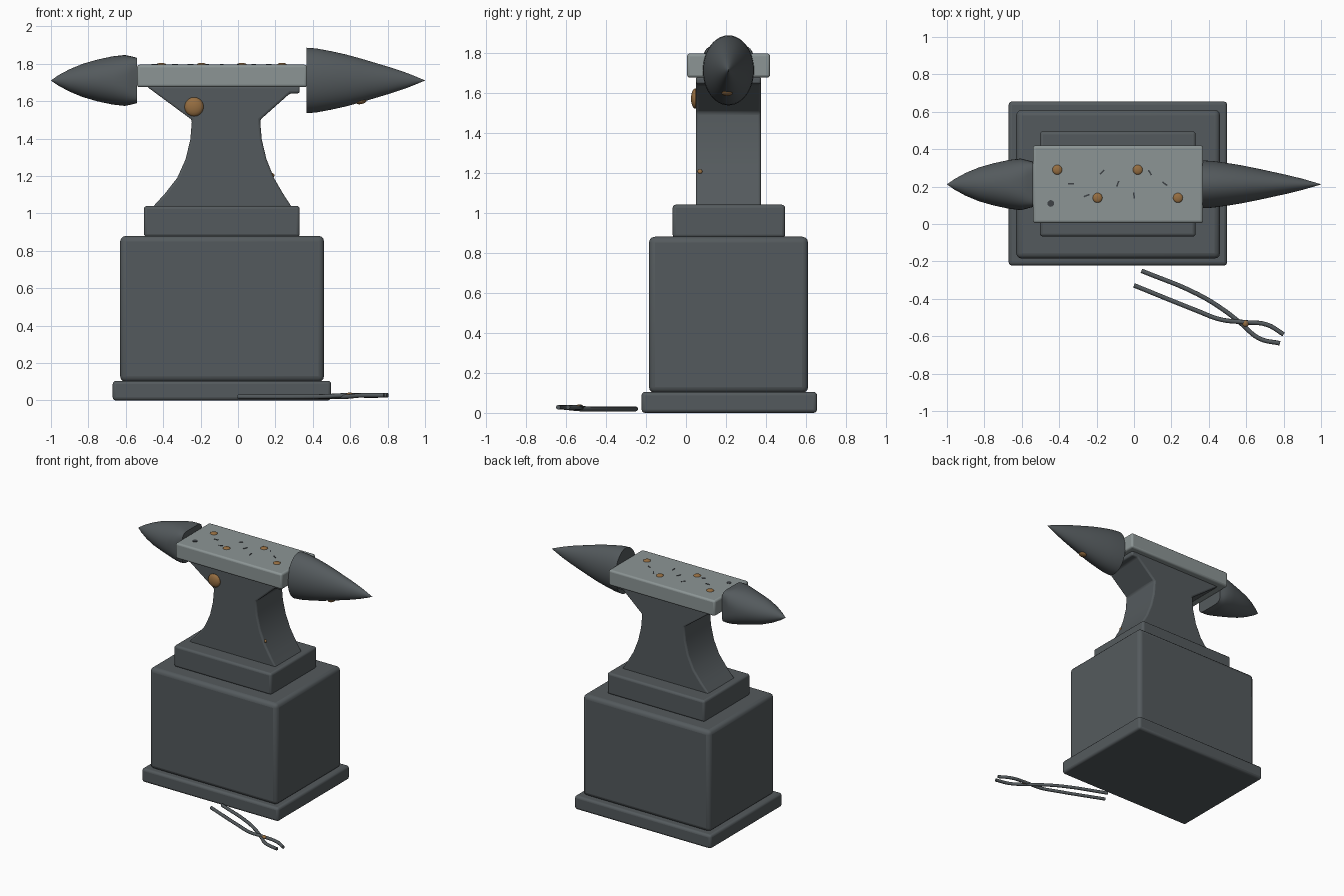
import bpy, bmesh, math
from mathutils import Vector

if "Cube" in bpy.data.objects:
    bpy.data.objects.remove(bpy.data.objects["Cube"])

def material(name, srgb):
    m = bpy.data.materials.new(name)
    m.diffuse_color = [((c / 255 + 0.055) / 1.055) ** 2.4 for c in srgb] + [1]
    m.use_nodes = True
    m.node_tree.nodes["Principled BSDF"].inputs["Base Color"].default_value = m.diffuse_color
    return m

IRON = material("dark iron", (84, 90, 93))
STEEL = material("polished steel", (140, 149, 149))
BRONZE = material("bronze", (150, 110, 65))
SOOT = material("soot black", (62, 66, 70))

def finish(name, bm, mat, bevel=0.0, smooth=True):
    bmesh.ops.recalc_face_normals(bm, faces=bm.faces)
    me = bpy.data.meshes.new(name)
    bm.to_mesh(me)
    bm.free()
    me.materials.append(mat)
    ob = bpy.data.objects.new(name, me)
    bpy.context.collection.objects.link(ob)
    if bevel:
        mod = ob.modifiers.new("bevel", 'BEVEL')
        mod.width, mod.segments, mod.limit_method = bevel, 3, 'ANGLE'
        mod.angle_limit = math.radians(35)
    if smooth:
        bpy.ops.object.select_all(action='DESELECT')
        ob.select_set(True)
        bpy.context.view_layer.objects.active = ob
        bpy.ops.object.shade_smooth_by_angle(angle=math.radians(35))
    return ob

def box(name, lo, hi, mat, bevel):
    bm = bmesh.new()
    bmesh.ops.create_cube(bm, size=1)
    for v in bm.verts:
        v.co = Vector([(a + b) / 2 + c * (b - a) for a, b, c in zip(lo, hi, v.co)])
    return finish(name, bm, mat, bevel)

def horn(name, rings, center_y, center_z):
    """Loft of superellipse rings (x, half_y, half_z, exponent) ending in a point."""
    bm = bmesh.new()
    n, loops = 48, []
    for x, hy, hz, e in rings:
        loop = []
        for i in range(n):
            a = 2 * math.pi * i / n
            c, s = math.cos(a), math.sin(a)
            y = math.copysign(abs(c) ** (2 / e), c) * hy
            z = math.copysign(abs(s) ** (2 / e), s) * hz
            loop.append(bm.verts.new((x, center_y + y, center_z + z)))
        loops.append(loop)
    for a, b in zip(loops, loops[1:]):
        for i in range(n):
            j = (i + 1) % n
            bm.faces.new((a[i], a[j], b[j], b[i]))
    bm.faces.new(loops[0])
    bm.faces.new(loops[-1])
    return finish(name, bm, IRON)

def rivet(name, loc, radius, height, axis):
    """Domed rivet head facing along axis."""
    bm = bmesh.new()
    bmesh.ops.create_uvsphere(bm, u_segments=20, v_segments=10, radius=1)
    rot = Vector(axis).to_track_quat('Z', 'Y')
    for v in bm.verts:
        v.co = rot @ Vector((v.co.x * radius, v.co.y * radius, v.co.z * height)) + Vector(loc)
    return finish(name, bm, BRONZE)

def rod(name, points, radius):
    cu = bpy.data.curves.new(name, 'CURVE')
    cu.dimensions, cu.bevel_depth, cu.bevel_resolution = '3D', radius, 2
    cu.use_fill_caps = True
    cu.resolution_u = 6
    sp = cu.splines.new('BEZIER')
    sp.bezier_points.add(len(points) - 1)
    for bp, p in zip(sp.bezier_points, points):
        bp.co = p
        bp.handle_left_type = bp.handle_right_type = 'AUTO'
    cu.materials.append(IRON)
    ob = bpy.data.objects.new(name, cu)
    bpy.context.collection.objects.link(ob)

# Stand and anvil foot
box("stand_plinth", (-.67, -.222, 0), (.498, .655, .105), IRON, .018)
box("stand_block", (-.63, -.185, .10), (.46, .61, .88), IRON, .03)
box("anvil_foot", (-.503, -.067, .875), (.33, .495, 1.04), IRON, .016)

# Waist: flared profile extruded through the depth
profile = [(-.46, 1.03), (-.39, 1.107), (-.325, 1.19), (-.28, 1.29), (-.255, 1.395),
           (-.246, 1.5), (-.49, 1.68), (.33, 1.68), (.33, 1.642), (.278, 1.642),
           (.118, 1.5), (.127, 1.395), (.152, 1.29), (.192, 1.19), (.24, 1.107), (.29, 1.03)]
bm = bmesh.new()
face = bm.faces.new([bm.verts.new((x, .05, z)) for x, z in profile])
ext = bmesh.ops.extrude_face_region(bm, geom=[face])
for v in ext["geom"]:
    if isinstance(v, bmesh.types.BMVert):
        v.co.y = .375
finish("anvil_waist", bm, IRON, .012)

# Face plate and the two horns
box("face_plate", (-.54, .005, 1.675), (.37, .42, 1.795), STEEL, .014)
right = [(.366, .175), (.42, .171), (.5, .156), (.58, .138), (.66, .116),
         (.74, .092), (.82, .068), (.9, .041), (.96, .017), (1.0, .0005)]
horn("right_horn", [(x, r * .73, r, 2) for x, r in right], .212, 1.711)
left = [(-.54, .121, .121, 6), (-.57, .129, .129, 4), (-.605, .138, .136, 2.7),
        (-.67, .13, .129, 2.2), (-.75, .113, .112, 2), (-.83, .09, .089, 2),
        (-.9, .061, .060, 2), (-.96, .028, .028, 2), (-1.0, .0005, .0005, 2)]
horn("left_horn", left, .212, 1.711)

# Rivets
for i, (x, y) in enumerate([(-.41, .29), (-.195, .14), (.02, .29), (.235, .14)]):
    rivet(f"plate_rivet_{i + 1}", (x, y, 1.795), .026, .01, (0, 0, 1))
rivet("waist_front_rivet", (-.235, .047, 1.57), .051, .022, (0, -1, 0))
rivet("waist_side_rivet", (.184, .07, 1.205), .012, .01, (1, 0, .5))
rivet("horn_rivet", (.66, .205, 1.597), .028, .012, (.25, 0, -1))

# Pritchel hole and hammer marks as thin plates on the face
bm = bmesh.new()
bmesh.ops.create_cone(bm, cap_ends=True, segments=16, radius1=.018, radius2=.018, depth=.004)
bmesh.ops.translate(bm, verts=bm.verts, vec=(-.445, .11, 1.796))
finish("pritchel_hole", bm, SOOT)
marks = [(-.337, .215, 0), (-.253, .152, 20), (-.17, .277, 45), (-.087, .215, 70),
         (0, .152, 97), (.085, .275, 122), (.165, .215, 145)]
for i, (x, y, deg) in enumerate(marks):
    ob = box(f"hammer_mark_{i + 1}", (-.016, -.004, -.002), (.016, .004, .002), SOOT, 0)
    ob.location = (x, y, 1.796)
    ob.rotation_euler.z = math.radians(deg)

# Tongs lying on the floor
rod("tong_arm_a", [(.04, -.25, .02), (.34, -.375, .02), (.48, -.46, .02), (.57, -.53, .02),
                   (.67, -.612, .028), (.78, -.638, .028)], .012)
rod("tong_arm_b", [(0, -.328, .02), (.34, -.465, .02), (.46, -.51, .022), (.59, -.525, .028),
                   (.71, -.538, .026), (.80, -.59, .028)], .012)
rivet("tong_pivot", (.597, -.532, .03), .018, .013, (0, 0, 1))
